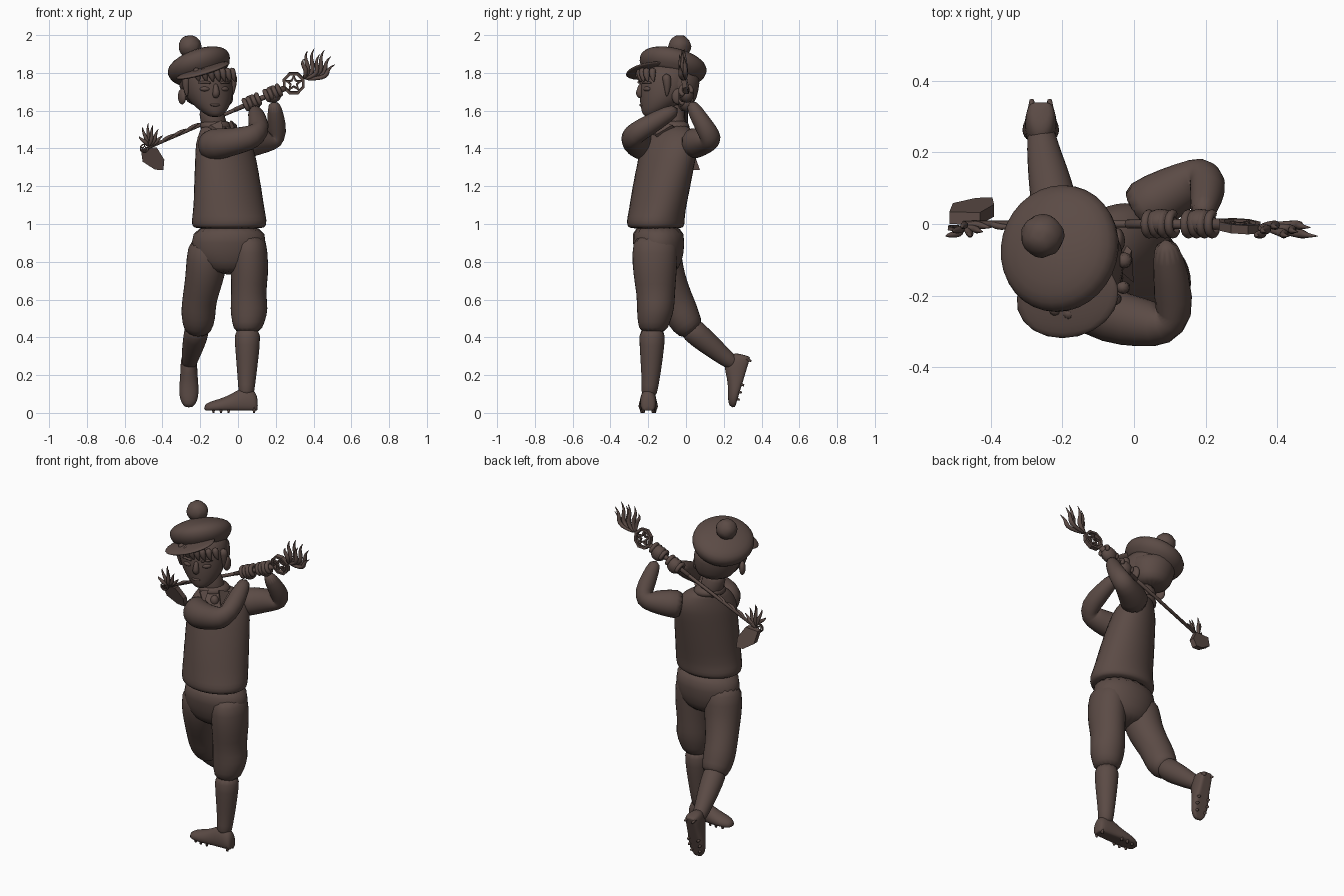
import bpy, bmesh, math, random
from math import sin, cos, pi, radians
from mathutils import Vector, Matrix, Euler

random.seed(3)
bronze = bpy.data.materials.new("dark_bronze")
bronze.diffuse_color = (0.105, 0.07, 0.06, 1)


def finish(name, bm, sub=0, smooth=True, mat=Matrix()):
    bmesh.ops.recalc_face_normals(bm, faces=bm.faces)
    me = bpy.data.meshes.new(name)
    bm.to_mesh(me)
    bm.free()
    me.transform(mat)
    me.materials.append(bronze)
    for p in me.polygons:
        p.use_smooth = smooth
    ob = bpy.data.objects.new(name, me)
    bpy.context.collection.objects.link(ob)
    if sub:
        ob.modifiers.new("soften", "SUBSURF").levels = sub
        ob.modifiers["soften"].render_levels = sub
    return ob


def skin(name, rings, sub=1, mat=Matrix()):
    """Join rings of points into a capped tube."""
    bm = bmesh.new()
    loops = [[bm.verts.new(p) for p in r] for r in rings]
    n = len(loops[0])
    for a, b in zip(loops, loops[1:]):
        for i in range(n):
            bm.faces.new((a[i], a[(i + 1) % n], b[(i + 1) % n], b[i]))
    bm.faces.new(loops[0])
    bm.faces.new(loops[-1])
    return finish(name, bm, sub, True, mat)


def loft(name, pts, n=16, sub=1, mat=Matrix()):
    """Level ellipses: x, y, z, rx, ry, turn in degrees."""
    rings = []
    for x, y, z, rx, ry, *turn in pts:
        t = radians(turn[0]) if turn else 0
        ring = []
        for i in range(n):
            u, v = rx * cos(2 * pi * i / n), ry * sin(2 * pi * i / n)
            ring.append((x + u * cos(t) - v * sin(t), y + u * sin(t) + v * cos(t), z))
        rings.append(ring)
    return skin(name, rings, sub, mat)


def tube(name, pts, n=12, ref=(0, 0, 1), sub=1):
    """Round tube along a path: x, y, z, r."""
    P = [Vector(p[:3]) for p in pts]
    rings = []
    for i, p in enumerate(P):
        t = (P[min(i + 1, len(P) - 1)] - P[max(i - 1, 0)]).normalized()
        a = t.cross(Vector(ref)).normalized()
        b = t.cross(a)
        rings.append([p + pts[i][3] * (a * cos(2 * pi * k / n) + b * sin(2 * pi * k / n))
                      for k in range(n)])
    return skin(name, rings, sub)


def ball(name, loc, size, rot=(0, 0, 0), bumps=0):
    bm = bmesh.new()
    bmesh.ops.create_icosphere(bm, subdivisions=3, radius=1)
    for v in bm.verts:
        v.co *= 1 + random.uniform(-bumps, bumps)
    return finish(name, bm, 0, True, Matrix.LocRotScale(Vector(loc), Euler([radians(a) for a in rot]), Vector(size)))


def frame(name, radii, inner, t, loc, rot):
    """Flat open outline (ring or star) standing in the xz plane."""
    n = len(radii)
    bm = bmesh.new()
    L = [[bm.verts.new((r * s * sin(2 * pi * i / n), y, r * s * cos(2 * pi * i / n)))
          for i, r in enumerate(radii)] for s, y in ((1, -t), (1, t), (inner, t), (inner, -t))]
    for k in range(4):
        a, b = L[k], L[(k + 1) % 4]
        for i in range(n):
            bm.faces.new((a[i], a[(i + 1) % n], b[(i + 1) % n], b[i]))
    finish(name, bm, 0, False, Matrix.LocRotScale(Vector(loc), Euler([radians(a) for a in rot]), None))


# sweater, hips and breeches
loft("sweater", [(-.047, -.16, .975, .18, .135), (-.047, -.16, .985, .197, .152), (-.047, -.16, 1.02, .203, .157),
                 (-.047, -.155, 1.06, .195, .152, 10), (-.055, -.13, 1.2, .188, .152, 25),
                 (-.065, -.10, 1.35, .182, .135, 40), (-.075, -.085, 1.43, .178, .12, 45),
                 (-.09, -.075, 1.49, .135, .09, 45), (-.115, -.065, 1.53, .08, .065, 45)], 20)
loft("breeches_seat", [(-.045, -.15, 1.0, .188, .14), (-.05, -.145, .9, .203, .14),
                       (-.052, -.14, .8, .19, .125), (-.05, -.14, .73, .09, .08)], 20)
loft("breeches_support_leg", [(.055, -.16, .95, .09, .115), (.06, -.165, .85, .1, .125), (.062, -.165, .73, .102, .117),
                              (.055, -.16, .63, .092, .103), (.06, -.16, .55, .104, .102),
                              (.055, -.17, .48, .088, .088), (.05, -.175, .42, .07, .07)])
tube("breeches_trailing_leg", [(-.15, -.14, .93, .11), (-.165, -.13, .8, .112), (-.18, -.1, .7, .102),
                               (-.205, -.055, .6, .092), (-.21, -.025, .53, .094), (-.21, .0, .475, .086),
                               (-.215, .045, .43, .068)], 16, (1, 0, 0))

# stockings
tube("support_stocking", [(.05, -.178, .46, .074), (.05, -.18, .36, .068), (.048, -.184, .24, .056),
                          (.045, -.19, .14, .045), (.043, -.2, .08, .042)], 14, (1, 0, 0))
tube("trailing_stocking", [(-.212, .0, .47, .07), (-.225, .07, .405, .066), (-.24, .145, .345, .058),
                           (-.255, .215, .285, .045), (-.26, .27, .25, .04)], 14, (1, 0, 0))


# cleated shoes, toe towards local +x
def shoe(name, mat):
    prof = [(-.065, .026, .06), (-.055, .04, .10), (-.02, .045, .125), (.03, .046, .12), (.08, .05, .085),
            (.14, .055, .062), (.19, .045, .048), (.22, .02, .03)]
    rings = [[(x, w * cos(a), max(0.0, h * (.35 + .65 * sin(a)))) for a in
              [2 * pi * (i + .5) / 14 for i in range(14)]] for x, w, h in prof]
    skin(name, rings, 1, mat)
    for x, w in ((-.045, .025), (.09, .033), (.13, .035), (.17, .028)):
        for s in (-1, 1):
            bm = bmesh.new()
            bmesh.ops.create_cone(bm, cap_ends=True, segments=6, radius1=.006, radius2=.012, depth=.03)
            finish(name + "_cleat", bm, 0, True, mat @ Matrix.Translation((x, s * w, .003)))


shoe("support_shoe", Matrix.LocRotScale(Vector((.04, -.2, .012)), Euler((0, 0, pi)), None))
X, Z = Vector((0, -.29, -.957)), Vector((0, -.957, .29))
turn = Matrix((X, Z.cross(X), Z)).transposed().to_4x4()
shoe("trailing_shoe", Matrix.Translation((-.26, .322, .235)) @ turn)

# arms
tube("right_arm", [(-.15, -.15, 1.41, .085), (-.135, -.225, 1.42, .088), (-.06, -.26, 1.43, .08), (.02, -.275, 1.445, .07),
                   (.09, -.283, 1.465, .064), (.115, -.255, 1.49, .06), (.105, -.15, 1.55, .052),
                   (.085, -.04, 1.615, .036)], 14)
tube("left_arm", [(.0, .02, 1.42, .09), (.07, .07, 1.435, .08), (.15, .115, 1.44, .064), (.195, .135, 1.45, .058),
                  (.208, .115, 1.49, .055), (.202, .07, 1.56, .046), (.188, .02, 1.65, .034)], 14, (1, 0, -1))

# club shaft and grip
head_end, grip_end = Vector((-.475, 0, 1.405)), Vector((.25, 0, 1.72))
axis = (grip_end - head_end).normalized()
tube("club_shaft", [(*head_end, .009), (*grip_end, .011)], 8, (0, 1, 0), 0)
tube("club_grip", [(-.02, 0, 1.603, .012), (.25, 0, 1.72, .016)], 8, (0, 1, 0), 0)

# hands with fingers wrapped round the grip
for name, x, dz in (("right_hand", .075, .0), ("left_hand", .185, .0)):
    c = head_end + axis * ((x - head_end.x) / axis.x)
    ball(name, c + Vector((0, .004, -.005)), (.047, .038, .045), (0, -23, 0))
    for k in range(4):
        p = c + axis * (k - 1.5) * .024
        pts = []
        for i in range(9):
            a = radians(-70 + 35 * i)
            up = Vector((-axis.z, 0, axis.x))
            q = p + (up * sin(a) - Vector((0, 1, 0)) * cos(a)) * .031
            pts.append((*q, .0145))
        tube(name + "_finger", pts, 6, axis)

# club head
bm = bmesh.new()
outline = [(-.515, 1.4), (-.43, 1.405), (-.39, 1.34), (-.395, 1.285), (-.44, 1.288), (-.505, 1.33)]
for x, z in outline:
    y = .01 + (1.405 - z) * .35
    for d in (-.012, .022):
        bm.verts.new((x, y + d, z))
bmesh.ops.convex_hull(bm, input=bm.verts)
finish("club_head", bm, 0, False)

# open star medallions at both ends of the club
for name, loc, r in (("grip_medallion", (.295, -.006, 1.745), .062), ("head_medallion", (-.495, -.012, 1.4), .026)):
    frame(name + "_ring", [r] * 8, .76, r * .2, loc, (10, 22, 0))
    frame(name + "_star", [r * .8, r * .36] * 5, .55, r * .12, loc, (10, 0, 0))


# curling flame tufts
def flames(name, root, tips, r, lean):
    for i, (bx, bz, tx, tz) in enumerate(tips):
        y = -.012 + .012 * (i % 3 - 1)
        pts = [(root[0], -.005, root[1], r * .6)]
        for t, w in ((.15, 1), (.4, 1.05), (.65, .75), (.85, .4), (1, .08)):
            pts.append((bx + (tx - bx) * t + lean * sin(2 * pi * t), y - .01 * t, bz + (tz - bz) * t, r * w))
        tube(name, pts, 6, (0, 1, 0), 1)


flames("grip_flame", (.35, 1.765), [(.35, 1.79, .35, 1.875), (.36, 1.78, .37, 1.92), (.38, 1.775, .405, 1.93),
       (.4, 1.77, .435, 1.90), (.42, 1.77, .46, 1.925), (.43, 1.765, .495, 1.89), (.43, 1.76, .515, 1.845)], .015, .012)
flames("head_flame", (-.475, 1.41), [(-.48, 1.42, -.525, 1.465), (-.48, 1.42, -.505, 1.515), (-.475, 1.42, -.475, 1.535),
       (-.465, 1.42, -.45, 1.525), (-.455, 1.42, -.42, 1.505), (-.455, 1.415, -.395, 1.47)], .012, .004)
# small wisps along the shaft
for x in (-.4, -.34, -.27):
    c = head_end + axis * ((x - head_end.x) / axis.x)
    tube("shaft_wisp", [(*c, .012), (c.x + .03, -.01, c.z + .024, .012), (c.x + .07, -.008, c.z + .042, .002)], 6, (0, 1, 0))

# neck and shirt collar
tube("neck", [(-.105, -.06, 1.47, .075), (-.135, -.07, 1.55, .065), (-.15, -.08, 1.64, .07)], 14, (1, 0, 0))
loft("collar", [(-.112, -.065, 1.49, .1, .085, 45), (-.118, -.066, 1.525, .092, .08, 45),
                (-.122, -.068, 1.55, .076, .072, 45)])
for name, a, b, c in (("collar_wing_right", (-.1, -.15, 1.535), (-.16, -.15, 1.51), (-.09, -.21, 1.465)),
                      ("collar_wing_left", (-.05, -.12, 1.535), (-.02, -.06, 1.51), (-.015, -.15, 1.455))):
    bm = bmesh.new()
    for p in (a, b, c):
        for d in (0, .014):
            bm.verts.new(Vector(p) + Vector((d, -d, d)))
    bmesh.ops.convex_hull(bm, input=bm.verts)
    finish(name, bm, 0, False)
ball("tie_knot", (-.055, -.15, 1.485), (.024, .024, .03))


# head: u sideways, d forwards from the head centre
def face(u, d, z):
    return Vector((-.165 + .32 * d + .95 * u, -.1 - .95 * d + .32 * u, z))


loft("head", [(-.122, -.185, 1.565, .025, .03, 18), (-.125, -.175, 1.585, .055, .058, 18), (-.135, -.15, 1.615, .088, .09, 18),
              (-.15, -.12, 1.665, .122, .128, 18), (-.165, -.1, 1.72, .138, .152, 18),
              (-.175, -.09, 1.79, .142, .158, 18), (-.19, -.08, 1.86, .12, .14, 18)], 20)
tube("nose", [(*face(0, .142, 1.745), .012), (*face(0, .152, 1.715), .016), (*face(0, .158, 1.69), .023),
              (*face(0, .14, 1.668), .016)], 8, (1, 0, 0))
tube("mouth", [(*face(-.03, .138, 1.632), .006), (*face(0, .15, 1.628), .009), (*face(.03, .138, 1.632), .006)], 8)
for s, side in ((-1, "right"), (1, "left")):
    ball(side + "_eyelid", face(s * .055, .13, 1.715), (.026, .014, .013), (0, 0, 18 + s * 20))
    tube(side + "_brow", [(*face(s * .025, .148, 1.745), .006), (*face(s * .055, .14, 1.755), .01),
                          (*face(s * .09, .115, 1.745), .005)], 8)
    ball(side + "_ear", face(s * .133, -.015, 1.675), (.018, .032, .042), (0, 0, 18 - s * 12))
    tube(side + "_sideburn", [(*face(s * .128, .05, 1.8), .03), (*face(s * .132, .04, 1.73), .022),
                              (*face(s * .125, .045, 1.67), .004)], 8, (1, 0, 0))
loft("hair_back", [(-.165, -.04, 1.62, .085, .075, 18), (-.17, -.05, 1.67, .125, .11, 18), (-.178, -.06, 1.74, .142, .135, 18),
                   (-.185, -.07, 1.82, .147, .15, 18)])
for k in range(7):
    u = -.1 + .033 * k
    d = .155 * math.sqrt(1 - (u / .15) ** 2)
    tube("fringe_lock", [(*face(u, d - .005, 1.83), .022), (*face(u + .008, d + .002, 1.785), .02),
                         (*face(u + .022, d * .97, 1.75), .003)], 8, (1, 0, 0))

# tilted cap: crown, visor and pompom
tilt = Matrix.LocRotScale(Vector((-.205, -.07, 1.835)), Euler((radians(-13), radians(-19), 0)), None)
loft("cap_crown", [(0, 0, -.07, .135, .145), (0, 0, -.045, .145, .155), (0, 0, -.03, .166, .176), (0, 0, .01, .18, .19),
                   (0, 0, .045, .165, .175), (0, 0, .07, .11, .12), (0, 0, .085, .03, .035)], 16, 1, tilt)
ball("cap_visor", (-.185, -.205, 1.812), (.15, .112, .018), (4, -17, 14))
ball("cap_pompom", (-.255, -.033, 1.94), (.06, .06, .06), (0, 0, 0), .035)
